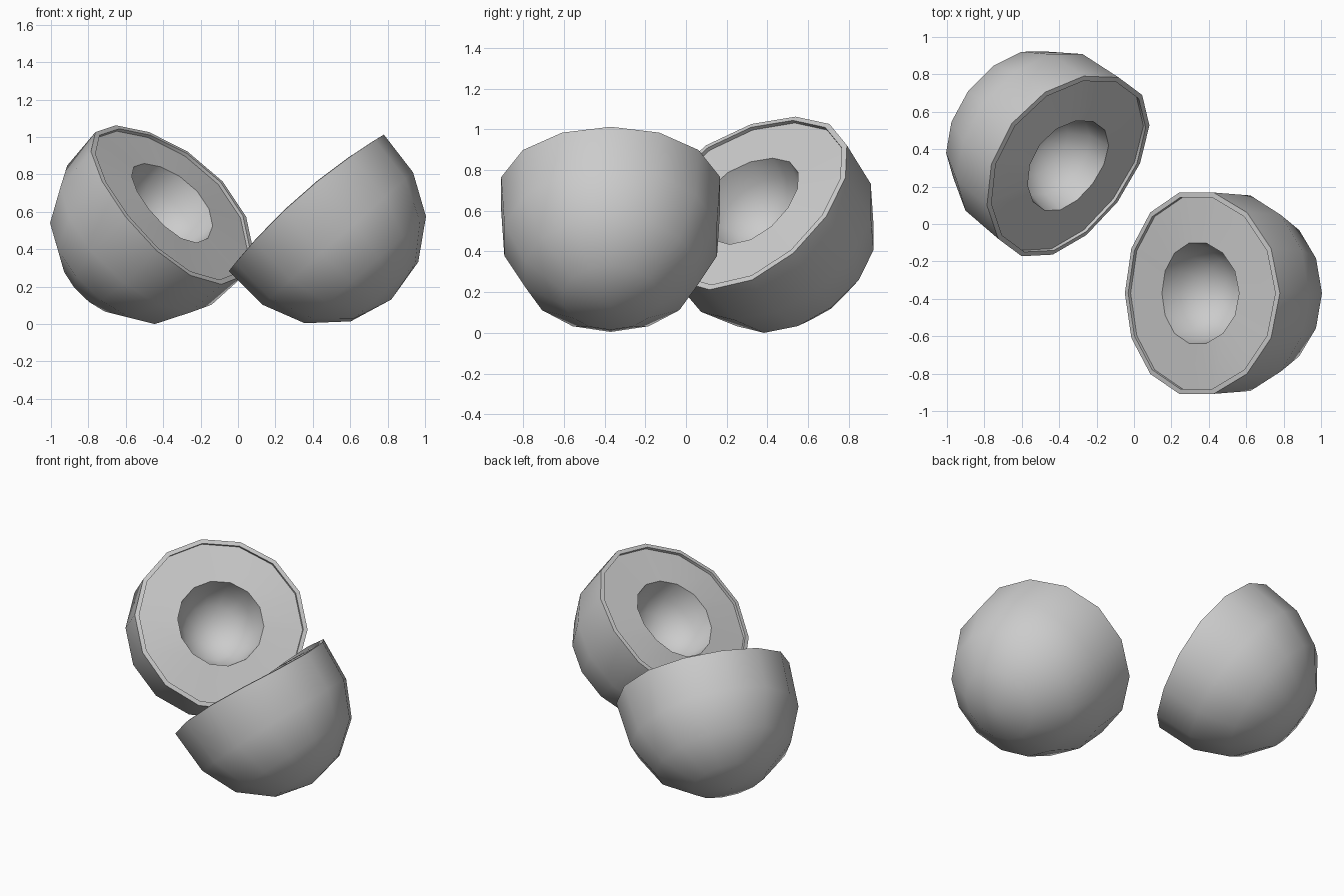
import bpy, bmesh
from math import sin, cos, radians
from mathutils import Vector

if "Cube" in bpy.data.objects:
    bpy.data.objects.remove(bpy.data.objects["Cube"])

SIDES = 14
R = 0.548                      # outer radius of the fruit
CUT = 0.14                     # height of the cut above the centre
RIM = 0.552                    # radius of the cut edge
SAG = 0.05                     # the cut edge rises a little at both sides


def lathe(name, profile, centre, normal, turn):
    """Spin a (radius, height) profile round the given axis; radius 0 is a pole."""
    rot = Vector(normal).to_track_quat('Z', 'Y')
    bm = bmesh.new()
    rings = []
    for r, h in profile:
        ring = []
        for i in range(1 if r < 1e-4 else SIDES):
            a = radians(360 * (i + turn) / SIDES)
            lift = SAG * (r / RIM) * cos(a) ** 2 if h > 0.08 else 0
            p = rot @ Vector((r * cos(a), r * sin(a), h + lift))
            ring.append(bm.verts.new(p + Vector(centre)))
        rings.append(ring)
    for a, b in zip(rings, rings[1:]):
        for i in range(SIDES):
            j = (i + 1) % SIDES
            quad = [a[i % len(a)], a[j % len(a)], b[j % len(b)], b[i % len(b)]]
            bm.faces.new(list(dict.fromkeys(quad)))
    me = bpy.data.meshes.new(name)
    bm.to_mesh(me)
    bm.free()
    ob = bpy.data.objects.new(name, me)
    bpy.context.collection.objects.link(ob)
    bpy.ops.object.select_all(action='DESELECT')
    ob.select_set(True)
    bpy.context.view_layer.objects.active = ob
    bpy.ops.object.shade_smooth_by_angle(angle=radians(35))


# Outer skin from the pole up to the cut, then a thin lip stepping down to the flesh
skin = [(R * sin(radians(a)), -R * cos(radians(a))) for a in (0, 26, 52, 78)]
skin += [(RIM, CUT), (RIM - 0.028, CUT + 0.005), (RIM - 0.028, CUT - 0.015)]

# Flesh face with the rounded hollow left by the stone
flesh = [(RIM - 0.028, CUT - 0.015)]
flesh += [(0.275 * cos(radians(a)), CUT + 0.015 - 0.275 * sin(radians(a)))
          for a in (0, 25, 50, 72, 90)]

# centre, direction of the cut face, turn of the facets
halves = {
    "left": ((-0.457, 0.392, 0.548), (0.615, -0.46, 0.636), 0.5),
    "right": ((0.458, -0.37, 0.543), (-0.66, 0.0, 0.75), 0.5),
}
for side, (centre, normal, turn) in halves.items():
    lathe(side + "_half_skin", skin, centre, normal, turn)
    lathe(side + "_half_flesh", flesh, centre, normal, turn)
